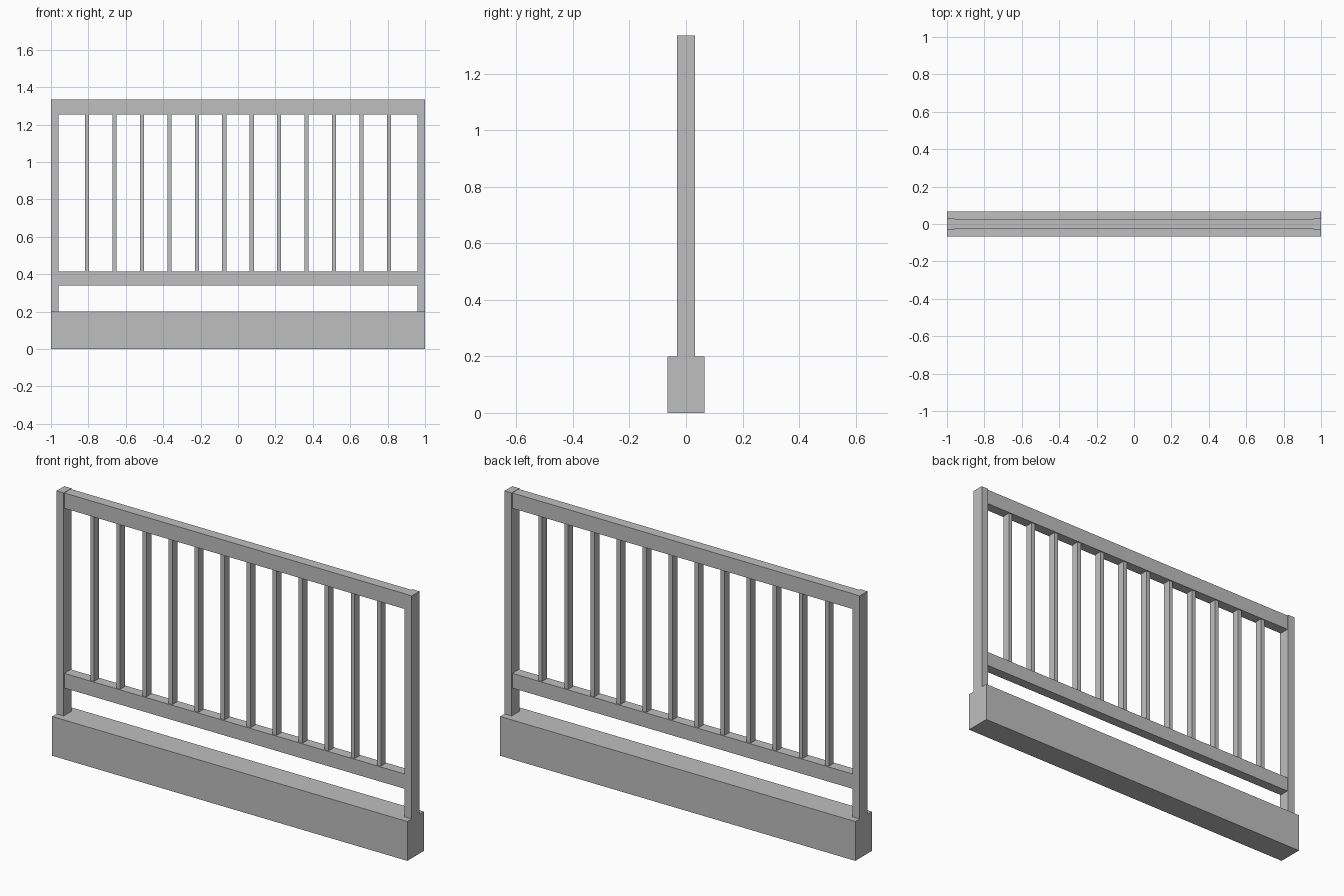
import bpy

# Remove the default cube
cube = bpy.data.objects.get("Cube")
if cube:
    bpy.data.objects.remove(cube, do_unlink=True)

# Single painted grey finish
GREY = (0.52, 0.52, 0.52, 1.0)
mat = bpy.data.materials.new("light_grey")
mat.use_nodes = True
mat.diffuse_color = GREY
mat.node_tree.nodes["Principled BSDF"].inputs["Base Color"].default_value = GREY


def box(name, x, z0, z1, width, depth):
    """Box centred on y = 0, spanning z0 to z1."""
    bpy.ops.mesh.primitive_cube_add(size=1, location=(x, 0, (z0 + z1) / 2))
    obj = bpy.context.object
    obj.name = name
    obj.scale = (width, depth, z1 - z0)
    bpy.ops.object.transform_apply(location=False, rotation=False, scale=True)
    obj.data.materials.append(mat)
    return obj


TOP = 1.335
BASE_TOP = 0.2
POST_W = 0.04
RAIL_LENGTH = 2 - 2 * POST_W
LOWER_RAIL_TOP = 0.415
UPPER_RAIL_BOTTOM = 1.255

# Solid plinth
box("base", 0, 0, BASE_TOP, 2, 0.132)

# End posts
for side, sign in (("left", 1), ("right", -1)):
    box(f"{side}_post", sign * (1 - POST_W / 2), BASE_TOP, TOP, POST_W, 0.062)

# Horizontal rails
box("upper_rail", 0, UPPER_RAIL_BOTTOM, TOP - 0.002, RAIL_LENGTH, 0.052)
box("lower_rail", 0, 0.34, LOWER_RAIL_TOP, RAIL_LENGTH, 0.052)

# Evenly spaced balusters
COUNT = 12
SPACING = 0.1467
for i in range(COUNT):
    x = (i - (COUNT - 1) / 2) * SPACING
    box(f"baluster_{i + 1}", x, LOWER_RAIL_TOP, UPPER_RAIL_BOTTOM, 0.022, 0.04)
